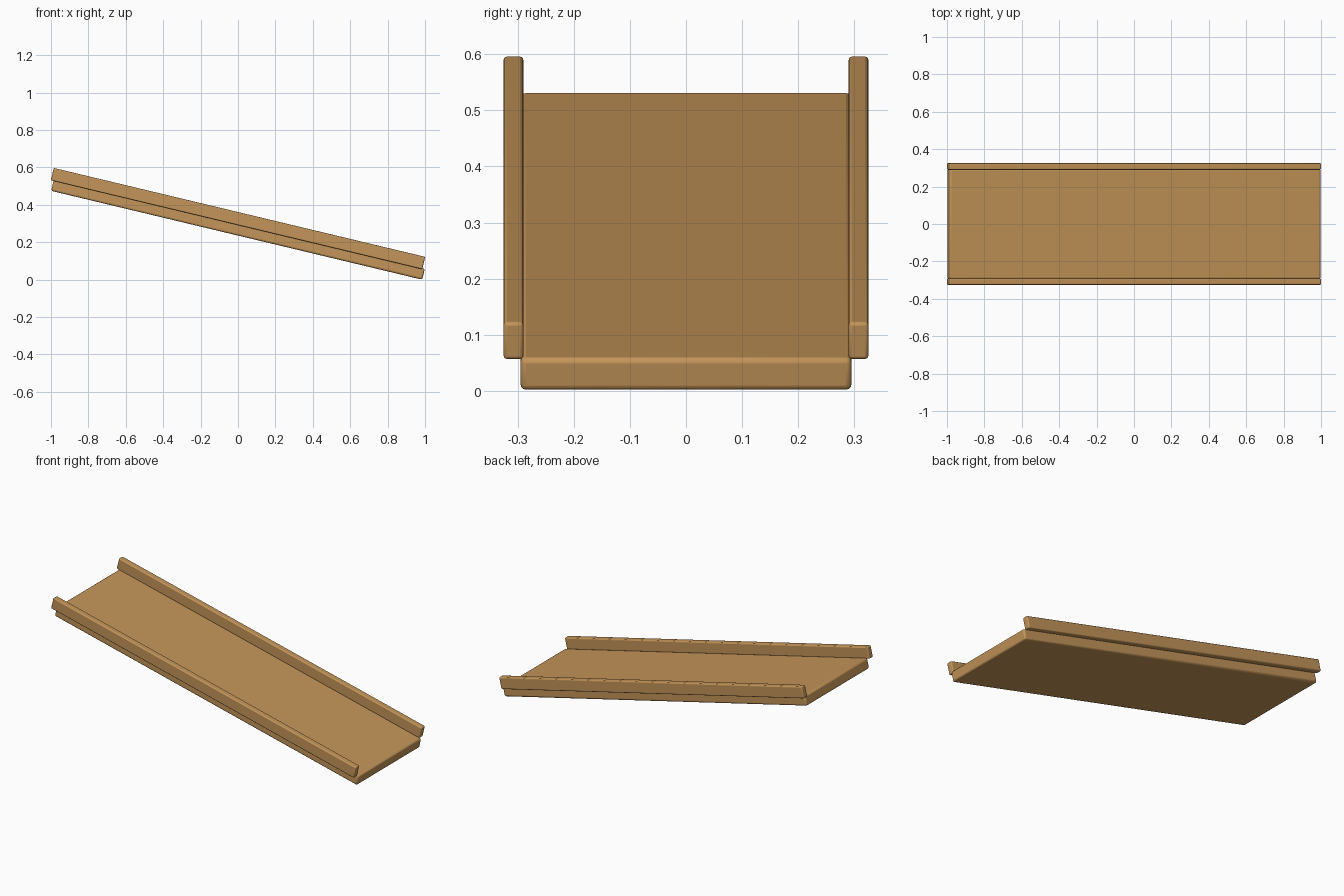
import bpy, math

if "Cube" in bpy.data.objects:
    bpy.data.objects.remove(bpy.data.objects["Cube"])

TILT = math.radians(13.46)

wood = bpy.data.materials.new("warm_wood")
wood.diffuse_color = (0.55, 0.30, 0.10, 1)
wood.use_nodes = True
wood.node_tree.nodes["Principled BSDF"].inputs["Base Color"].default_value = wood.diffuse_color


def plank(name, size, loc, bevel):
    """Tilted box with softly rounded edges."""
    bpy.ops.mesh.primitive_cube_add(size=1, location=loc, rotation=(0, TILT, 0))
    ob = bpy.context.object
    ob.name = name
    ob.scale = size
    bpy.ops.object.transform_apply(location=False, rotation=False, scale=True)
    mod = ob.modifiers.new("rounded_edges", 'BEVEL')
    mod.width = bevel
    mod.segments = 3
    ob.data.materials.append(wood)
    bpy.ops.object.shade_smooth_by_angle(angle=math.radians(40))
    return ob


# sloping deck
plank("ramp_deck", (2.04, 0.59, 0.06), (0, 0, 0.2665), 0.01)

# side rails overlapping the deck edges
for side, y in (("front", -0.3075), ("back", 0.3075)):
    plank(side + "_rail", (2.042, 0.035, 0.068), (0, y, 0.3265), 0.006)
